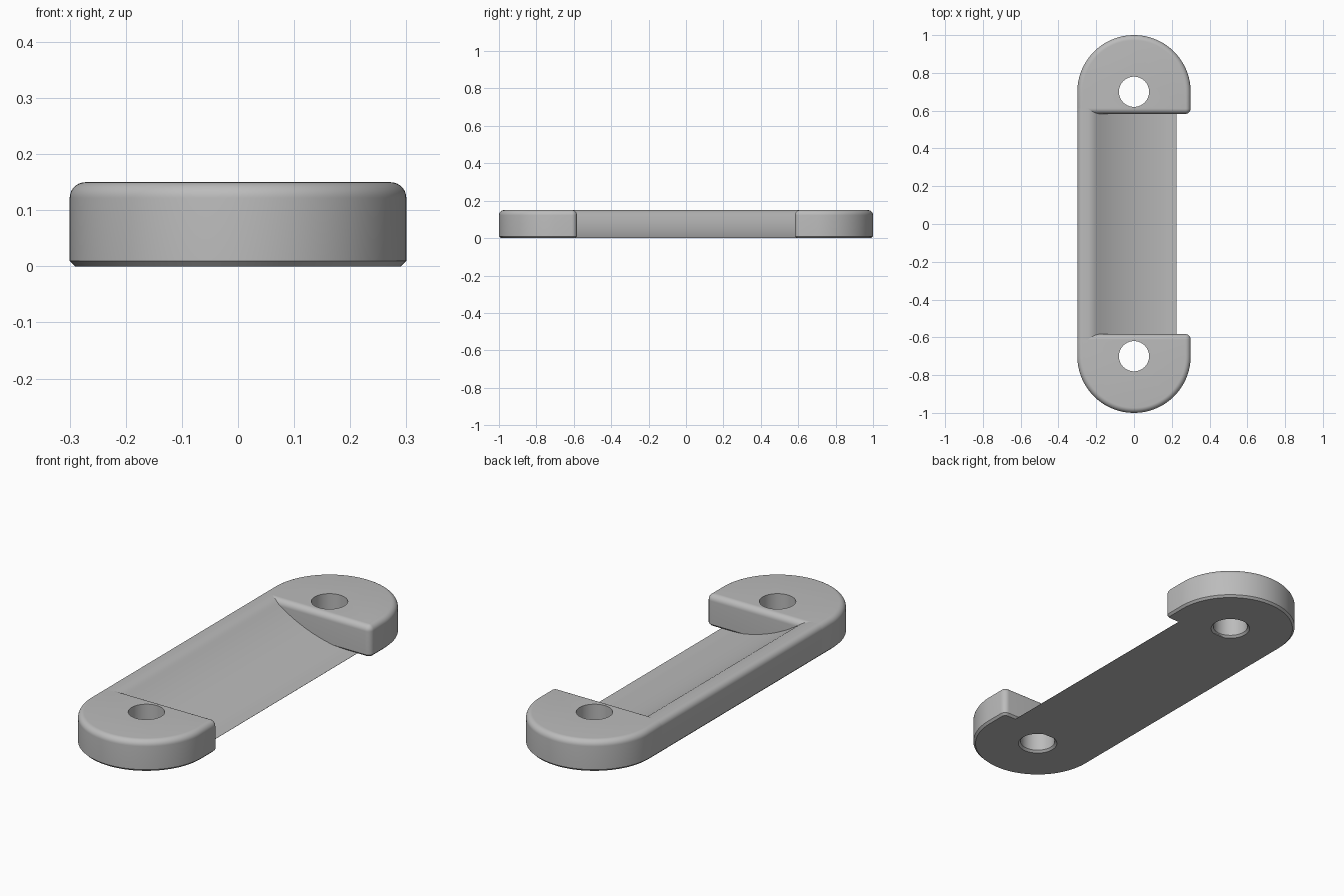
import bpy, bmesh
from math import sin, cos, pi, sqrt, radians

cube = bpy.data.objects.get("Cube")
if cube:
    bpy.data.objects.remove(cube)

HALF_W, TOP, CENTRE_Y, WALL_Y = 0.3, 0.15, 0.7, 0.583
FILLET, CHAMFER, HOLE_R = 0.028, 0.01, 0.08

grey = bpy.data.materials.new("satin grey")
grey.use_nodes = True
colour = (0.5, 0.5, 0.5, 1)
grey.diffuse_color = colour
grey.node_tree.nodes["Principled BSDF"].inputs["Base Color"].default_value = colour


def loft(name, rings):
    """Skin a stack of matching closed rings and cap both ends."""
    bm = bmesh.new()
    loops = [[bm.verts.new(p) for p in ring] for ring in rings]
    n = len(loops[0])
    for a, b in zip(loops, loops[1:]):
        for i in range(n):
            j = (i + 1) % n
            bm.faces.new((a[i], a[j], b[j], b[i]))
    bm.faces.new(loops[0][::-1])
    bm.faces.new(loops[-1])
    bmesh.ops.recalc_face_normals(bm, faces=bm.faces)
    mesh = bpy.data.meshes.new(name)
    bm.to_mesh(mesh)
    bm.free()
    mesh.materials.append(grey)
    obj = bpy.data.objects.new(name, mesh)
    bpy.context.collection.objects.link(obj)
    return obj


def arc(cx, cy, r, start, end, steps):
    angles = [radians(start + (end - start) * i / steps) for i in range(steps + 1)]
    return [(cx + r * cos(a), cy + r * sin(a)) for a in angles]


def pad_outline(inset):
    """D shape: half round outside, straight inner wall with rounded corners."""
    c = max(FILLET - inset, 0.0005)
    x, y = HALF_W - inset - c, WALL_Y + inset + c
    return (arc(0, CENTRE_Y, HALF_W - inset, 0, 180, 64)
            + arc(-x, y, c, 180, 270, 6) + arc(x, y, c, 270, 360, 6))


# Inset and height of the rounded edge, shared by the pads and the bar
edge = [(FILLET * (1 - cos(a)), TOP - FILLET * (1 - sin(a)))
        for a in (i * pi / 16 for i in range(9))]
levels = [(CHAMFER, 0), (0, CHAMFER)] + edge


def smooth(obj):
    bpy.ops.object.select_all(action='DESELECT')
    obj.select_set(True)
    bpy.context.view_layer.objects.active = obj
    bpy.ops.object.shade_smooth_by_angle(angle=radians(30))


# Mounting pads with drilled holes
for side, name in ((1, "back"), (-1, "front")):
    pad = loft(name + "_pad", [[(x, side * y, z) for x, y in pad_outline(t)]
                               for t, z in levels])
    drill_levels = [(HOLE_R + 0.02, -0.01), (HOLE_R, CHAMFER), (HOLE_R, TOP + 0.05)]
    drill = loft(name + "_drill", [[(x, y, z) for x, y in
                                    arc(0, side * CENTRE_Y, r, 0, 352.5, 47)]
                                   for r, z in drill_levels])
    drill.hide_render = True
    cut = pad.modifiers.new("hole", 'BOOLEAN')
    cut.operation, cut.solver, cut.object = 'DIFFERENCE', 'EXACT', drill
    bpy.context.view_layer.objects.active = pad
    bpy.ops.object.modifier_apply(modifier=cut.name)
    bpy.data.objects.remove(drill)
    smooth(pad)

# Grip bar: rounded rail on the right side, hollow scoop thinning to the left
SCOOP_R, SCOOP_X, BLEND_R, LIP_X = 0.735, 0.225, 0.08, -0.2
slope = (SCOOP_X - LIP_X) / SCOOP_R
profile = [(-HALF_W + t, z) for t, z in levels]
lean = sqrt(1 - slope * slope)
lip_z = SCOOP_R * (1 - lean)
blend_x = LIP_X - BLEND_R * slope
for i in range(6):
    s = slope * i / 6
    profile.append((blend_x + BLEND_R * s, TOP - BLEND_R * (1 - sqrt(1 - s * s))))
for i in range(25):
    x = LIP_X + (SCOOP_X - LIP_X) * i / 24
    z = SCOOP_R - sqrt(SCOOP_R ** 2 - (SCOOP_X - x) ** 2)
    profile.append((x, max(z, 0.002)) if i < 24 else (x, 0.001))
profile.append((SCOOP_X, 0))
bar = loft("grip_bar", [[(x, y, z) for x, z in profile] for y in (-0.615, 0.615)])
smooth(bar)
